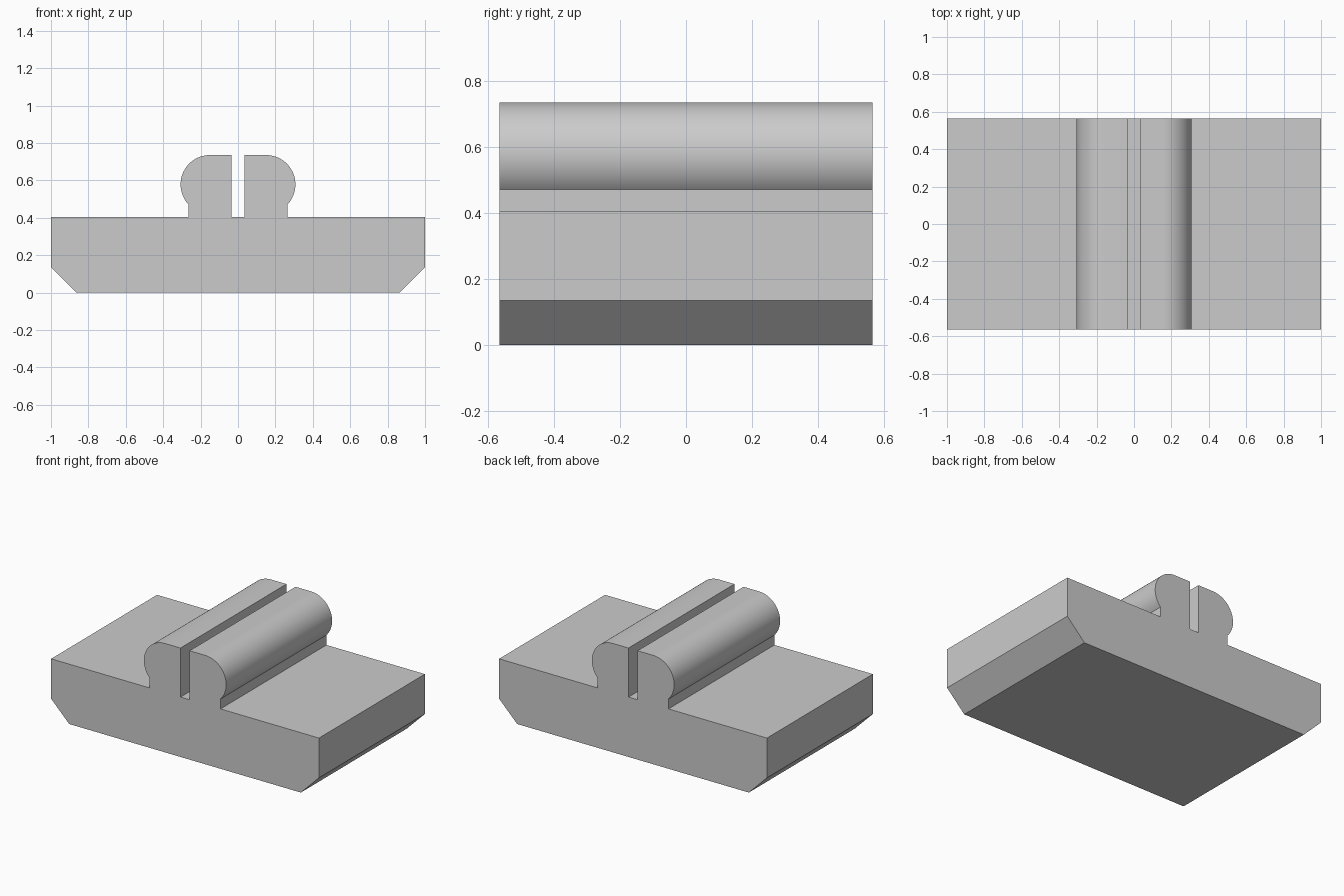
import bpy
import bmesh
from math import cos, sin, asin, radians, pi

if "Cube" in bpy.data.objects:
    bpy.data.objects.remove(bpy.data.objects["Cube"], do_unlink=True)

HALF_DEPTH = 0.565
BASE_TOP = 0.404
RIB_TOP = 0.735
SLOT = 0.034
NECK = 0.265
RADIUS = 0.157
BULB_X, BULB_Z = 0.15, RIB_TOP - RADIUS
ARC_STEPS = 36

# Single plain grey
grey = bpy.data.materials.new("plain grey")
grey.use_nodes = True
colour = (0.6, 0.6, 0.6, 1)
grey.diffuse_color = colour
grey.node_tree.nodes["Principled BSDF"].inputs["Base Color"].default_value = colour

# Chamfered base, from the bottom up to the foot of the rib
half = [(0.865, 0), (1, 0.135), (1, BASE_TOP), (NECK, BASE_TOP)]

# Rounded bulb of the rib, from the neck round to the flat top
start = -pi / 2 + asin((NECK - BULB_X) / RADIUS)
for i in range(ARC_STEPS + 1):
    a = start + (pi / 2 - start) * i / ARC_STEPS
    half.append((BULB_X + RADIUS * cos(a), BULB_Z + RADIUS * sin(a)))

# Slot between the two ribs
half += [(SLOT, RIB_TOP), (SLOT, BASE_TOP)]

# Mirror the outline and extrude it from front to back
outline = half + [(-x, z) for x, z in reversed(half)]
bm = bmesh.new()
front = bm.faces.new([bm.verts.new((x, -HALF_DEPTH, z)) for x, z in outline])
extruded = bmesh.ops.extrude_face_region(bm, geom=[front], use_keep_orig=True)
moved = [v for v in extruded["geom"] if isinstance(v, bmesh.types.BMVert)]
bmesh.ops.translate(bm, verts=moved, vec=(0, 2 * HALF_DEPTH, 0))
bmesh.ops.recalc_face_normals(bm, faces=bm.faces)

mesh = bpy.data.meshes.new("split_rib_base")
bm.to_mesh(mesh)
bm.free()
mesh.materials.append(grey)
block = bpy.data.objects.new("split_rib_base", mesh)
bpy.context.collection.objects.link(block)

# Smooth the bulbs, keep the corners sharp
bpy.ops.object.select_all(action="DESELECT")
block.select_set(True)
bpy.context.view_layer.objects.active = block
bpy.ops.object.shade_smooth_by_angle(angle=radians(30))
